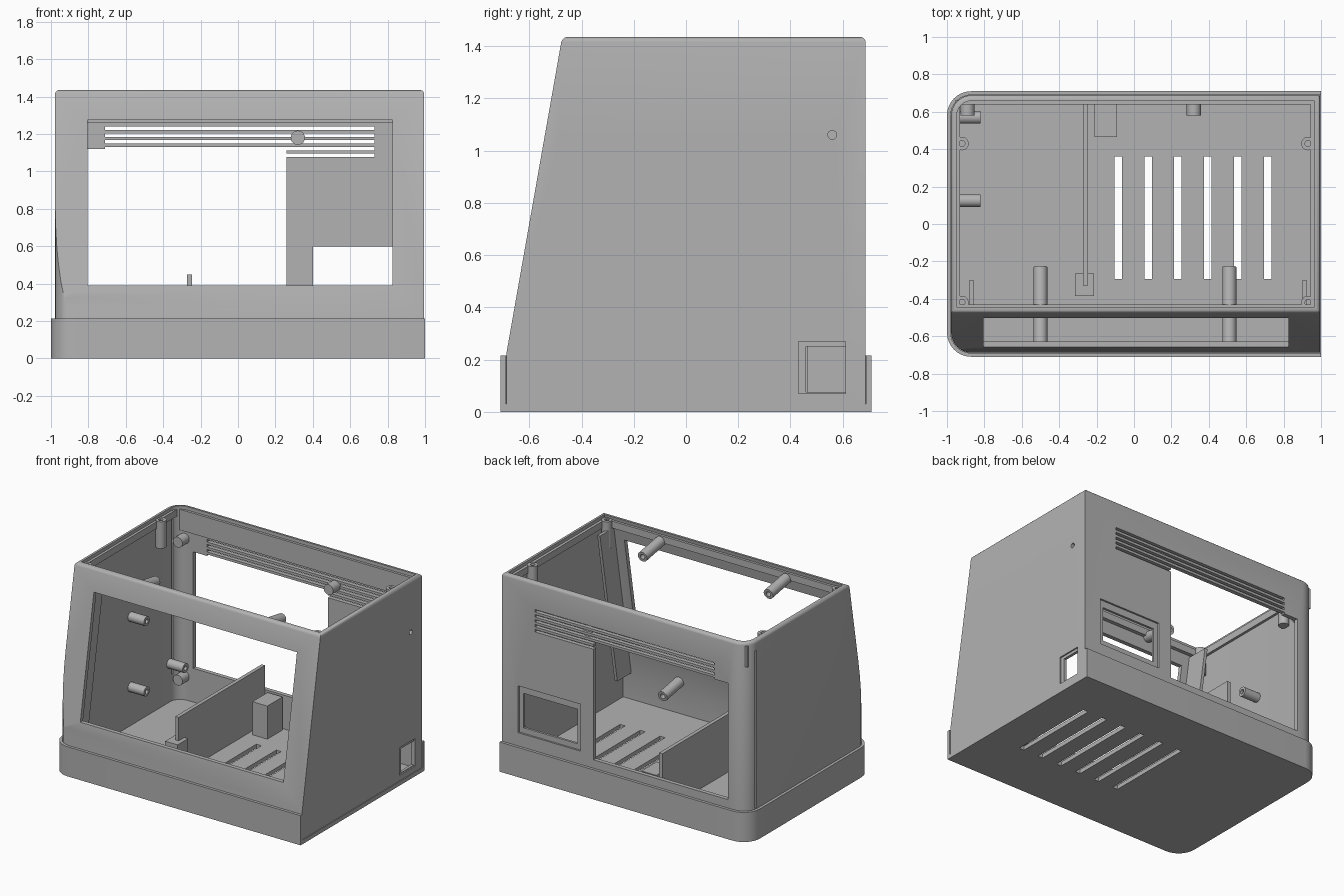
import bpy, bmesh, math
from mathutils import Vector, Matrix

if "Cube" in bpy.data.objects:
    bpy.data.objects.remove(bpy.data.objects["Cube"])

mat = bpy.data.materials.new("plastic grey")
mat.use_nodes = True
GREY = (0.45, 0.45, 0.45, 1)
mat.diffuse_color = GREY
mat.node_tree.nodes["Principled BSDF"].inputs["Base Color"].default_value = GREY

# Sloped front plane
FRONT = Vector((0, -0.69, 0.21))
SLOPE = Vector((0, 0.215, 1.22)).normalized()
NORMAL = Vector((0, -SLOPE.z, SLOPE.y))


def finish(name, bm, smooth=True):
    bmesh.ops.recalc_face_normals(bm, faces=bm.faces)
    me = bpy.data.meshes.new(name)
    bm.to_mesh(me)
    bm.free()
    me.materials.append(mat)
    ob = bpy.data.objects.new(name, me)
    bpy.context.collection.objects.link(ob)
    if smooth:
        shade(ob)
    return ob


def select(ob):
    bpy.ops.object.select_all(action='DESELECT')
    ob.select_set(True)
    bpy.context.view_layer.objects.active = ob


def shade(ob):
    select(ob)
    bpy.ops.object.shade_smooth_by_angle(angle=math.radians(35))


def cut(ob, cutter):
    select(ob)
    mod = ob.modifiers.new("cut", 'BOOLEAN')
    mod.operation = 'DIFFERENCE'
    mod.solver = 'EXACT'
    mod.object = cutter
    bpy.ops.object.modifier_apply(modifier=mod.name)
    bpy.data.objects.remove(cutter)


def box(name, xs, ys, zs):
    bm = bmesh.new()
    bmesh.ops.create_cube(bm, size=1)
    for v in bm.verts:
        v.co = [a[0] if c < 0 else a[1] for a, c in zip((xs, ys, zs), v.co)]
    return finish(name, bm, False)


def cylinder(name, start, end, r, hole=0):
    """Round post from start to end, with an optional blind screw hole at its end."""
    start, end = Vector(start), Vector(end)
    d = end - start
    bm = bmesh.new()
    bmesh.ops.create_cone(bm, cap_ends=True, segments=24, radius1=r, radius2=r, depth=d.length)
    if hole:
        top = max(bm.faces, key=lambda f: f.calc_center_median().z)
        bmesh.ops.inset_region(bm, faces=[top], thickness=r - hole)
        res = bmesh.ops.extrude_face_region(bm, geom=[top])
        verts = [g for g in res["geom"] if isinstance(g, bmesh.types.BMVert)]
        bmesh.ops.translate(bm, vec=(0, 0, -d.length * 0.6), verts=verts)
        if top.is_valid:
            bmesh.ops.delete(bm, geom=[top], context='FACES_ONLY')
    turn = d.to_track_quat('Z', 'Y').to_matrix().to_4x4()
    bm.transform(Matrix.Translation((start + end) / 2) @ turn)
    return finish(name, bm)


def prism(name, x0, x1, y, r, z0, z1, slope_at=None, fillet=0):
    """Upright block, rounded on its left corners; optionally sliced by the front slope."""
    pts = [(x1, -y), (x1, y)]
    for k, sy in ((0, 1), (1, -1)):
        for i in range(9):
            a = math.pi / 2 * (1 + k + i / 8)
            pts.append((x0 + r + r * math.cos(a), sy * (y - r) + r * math.sin(a)))
    bm = bmesh.new()
    face = bm.faces.new([bm.verts.new((p[0], p[1], z0)) for p in pts])
    res = bmesh.ops.extrude_face_region(bm, geom=[face])
    verts = [g for g in res["geom"] if isinstance(g, bmesh.types.BMVert)]
    bmesh.ops.translate(bm, vec=(0, 0, z1 - z0), verts=verts)
    if slope_at:
        res = bmesh.ops.bisect_plane(bm, geom=bm.verts[:] + bm.edges[:] + bm.faces[:],
                                     plane_co=slope_at, plane_no=NORMAL, clear_outer=True)
        edges = [g for g in res["geom_cut"] if isinstance(g, bmesh.types.BMEdge)]
        bmesh.ops.contextual_create(bm, geom=edges)
    if fillet:
        rim = [e for e in bm.edges if all(v.co.z > z1 - 1e-4 for v in e.verts)]
        bmesh.ops.bevel(bm, geom=rim, offset=fillet, segments=3, profile=0.5, affect='EDGES')
    return finish(name, bm)


# Base tray, open to the right panel
base = prism("base_tray", -1, 1, 0.71, 0.13, 0, 0.215)
cut(base, prism("tray_cut", -0.98, 1.2, 0.69, 0.11, 0.03, 0.5))
for i in range(6):
    x = -0.085 + 0.16 * i
    cut(base, box("slot_cut", (x - 0.02, x + 0.02), (-0.295, 0.36), (-0.1, 0.1)))
for sx in (-1, 1):
    for sy in (-1, 1):
        cut(base, cylinder("foot_cut", (sx * 0.77, sy * 0.5, -0.1), (sx * 0.77, sy * 0.5, 0.012), 0.07))
shade(base)

# Upper shell
T = 0.03
shell = prism("upper_shell", -0.978, 0.995, 0.688, 0.11, 0.02, 1.435, FRONT, 0.02)
cut(shell, prism("inner_cut", -0.978 + T, 0.995 - T, 0.688 - T, 0.08, -0.1, 1.6, FRONT - NORMAL * T))
# Front window, rear opening, connector recesses, corner seam
for xs, ys, zs in (
        ((-0.805, 0.825), (-0.9, -0.35), (0.39, 1.275)),
        ((-0.82, 0.26), (0.6, 0.8), (0.275, 1.12)),
        ((0.365, 0.865), (0.675, 0.8), (0.31, 0.65)),
        ((0.4, 0.83), (0.6, 0.8), (0.35, 0.6)),
        ((0.985, 1.1), (0.43, 0.61), (0.07, 0.27)),
        ((0.9, 1.1), (0.46, 0.61), (0.075, 0.25)),
        ((-1.1, -0.94), (0.588, 0.602), (0.22, 1.36))):
    cut(shell, box("opening_cut", xs, ys, zs))
# Rear vents
for i in range(5):
    z = 1.23 - 0.036 * i
    cut(shell, box("vent_cut", (-0.71, 0.73), (0.6, 0.8), (z - 0.009, z + 0.009)))
# Screw holes in the right panel
for y, z in ((-0.47, 1.06), (0.56, 1.06), (-0.015, 0.63), (0.56, 0.63), (0.56, 0.405), (-0.47, 0.2)):
    cut(shell, cylinder("hole_cut", (0.9, y, z), (1.1, y, z), 0.017))
shade(shell)

# Raised lip inside the top rim
lip = ((-0.955, 0.97), (0.64, 0.662)), ((-0.955, -0.93), (-0.43, 0.65)), \
      ((0.945, 0.97), (-0.43, 0.65)), ((-0.955, 0.97), (-0.462, -0.43))
for name, (xs, ys) in zip(("back", "left", "right", "front"), lip):
    box("rim_lip_" + name, xs, ys, (1.26 if name == "back" else 1.36, 1.41))

# Lid screw bosses
for x in (-0.92, 0.93):
    for y in (-0.42, 0.43):
        cylinder("lid_boss", (x, y, 1.22), (x, y, 1.415), 0.036, 0.016)

# Display posts, square to the sloped front
for x in (-0.5, 0.51):
    for y, z in ((-0.23, 1.33), (-0.46, 0.23)):
        end = Vector((x, y, z))
        gap = (FRONT - end).dot(NORMAL)
        cylinder("display_post", end + NORMAL * (gap - 0.01), end, 0.037, 0.018)

# Left wall and rear wall posts
for y, z in ((0.125, 0.82), (0.125, 0.31), (0.57, 0.31)):
    cylinder("left_post", (-0.96, y, z), (-0.82, y, z), 0.034, 0.016)
for x, z in ((-0.89, 1.2), (-0.89, 0.2), (0.32, 1.18)):
    cylinder("rear_post", (x, 0.67, z), (x, 0.58, z), 0.038)

# Stiffening ribs along the sloped front
for x in (-0.88, 0.9):
    bm = bmesh.new()
    corners = []
    for z in (0.22, 1.35):
        y = FRONT.y + (z - FRONT.z) * SLOPE.y / SLOPE.z + 0.02
        corners.append((y, z))
    (ya, za), (yb, zb) = corners
    loop = ((ya, za), (ya + 0.17, za), (yb + 0.17, zb), (yb, zb))
    face = bm.faces.new([bm.verts.new((x, y, z)) for y, z in loop])
    res = bmesh.ops.extrude_face_region(bm, geom=[face])
    verts = [g for g in res["geom"] if isinstance(g, bmesh.types.BMVert)]
    bmesh.ops.translate(bm, vec=(0.022, 0, 0), verts=verts)
    finish("front_rib", bm, False)

# Inner partition and floor blocks
box("partition", (-0.272, -0.245), (-0.33, 0.66), (0.02, 0.45))
box("partition_foot", (-0.315, -0.215), (-0.385, -0.265), (0.02, 0.28))
box("rear_block", (-0.21, -0.09), (0.465, 0.64), (0.02, 0.27))
